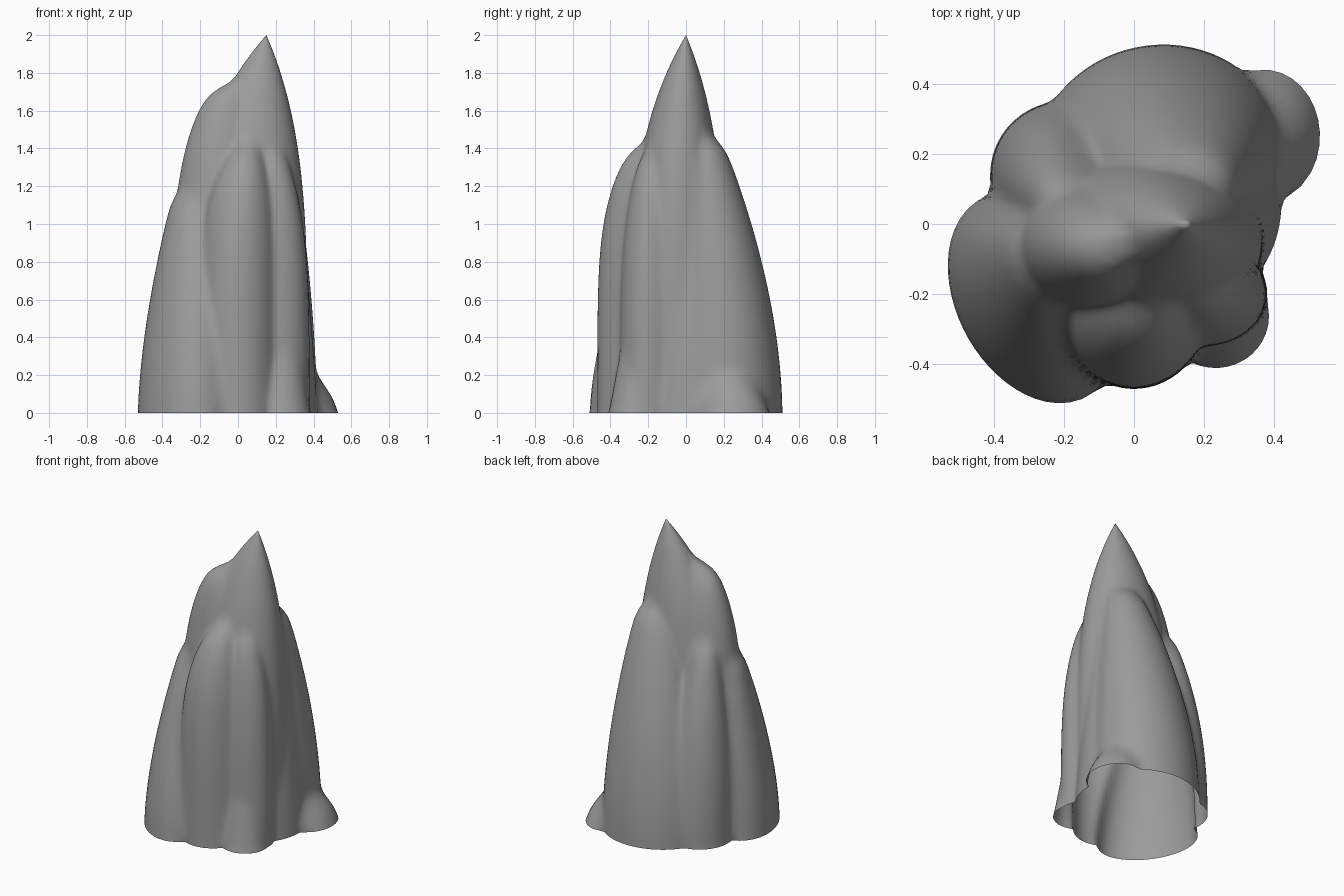
import bpy, bmesh, math

if "Cube" in bpy.data.objects:
    bpy.data.objects.remove(bpy.data.objects["Cube"])

# Tapered rock columns: base x, y, radius x, radius y, turn, top x, y, z, bulge power, top width share
COLUMNS = [
    (.04, -.045, .33, .255, 0, .15, 0, 2.0, 4, 0),          # main spire
    (-.10, -.06, .25, .20, 0, -.05, -.07, 1.74, 5, .35),    # left shoulder
    (.07, .20, .35, .31, 10, .16, .08, 1.47, 1.8, .33),     # back slab
    (-.285, -.21, .22, .32, 28, -.26, -.10, 1.18, 1.6, .33),  # front left buttress
    (.0, -.22, .22, .25, 0, .05, -.20, 1.43, 5, .3),        # front buttress
    (.20, -.20, .18, .15, 0, .17, -.17, 1.40, 4, .4),       # front right buttress
    (.23, -.26, .155, .15, -15, .22, -.22, .60, 1, .5),     # front right foot
    (.20, .06, .22, .28, 0, .27, .03, 1.42, 1.2, .15),      # right rib
    (-.20, .14, .21, .21, -30, -.19, .05, 1.30, 2.2, .3),   # back left rib
    (.37, .25, .16, .19, 0, .33, .22, .30, 1.5, 0),         # back right foot
]
SIDES, ROWS = 112, 64


def section(col, z):
    """Ellipse of a column at height z, or None above its top."""
    bx, by, rx, ry, turn, tx, ty, h, p, q = col
    if z >= h:
        return None
    k = (z / h) ** p
    size = 1 - k
    if q:
        size = (size + q * k) * math.sqrt(1 - (z / h) ** 40)  # rounded cap
    return (bx + (tx - bx) * k, by + (ty - by) * k,
            rx * size, ry * size, math.radians(turn))


def reach(sec, ox, oy, a):
    """Farthest distance from the axis point to the ellipse along angle a."""
    cx, cy, rx, ry, t = sec
    c, s = math.cos(t), math.sin(t)
    px, py = ox - cx, oy - cy
    px, py = (px * c + py * s) / rx, (py * c - px * s) / ry
    dx, dy = math.cos(a - t) / rx, math.sin(a - t) / ry
    A, B, C = dx * dx + dy * dy, px * dx + py * dy, px * px + py * py - 1
    disc = B * B - A * C
    return (-B + math.sqrt(disc)) / A if disc > 0 else 0


# Outer skin of all columns, ring by ring up the spire axis
bm = bmesh.new()
rings = []
for i in range(ROWS):
    z = 2 * i / ROWS
    secs = [s for s in (section(c, z) for c in COLUMNS) if s]
    ox, oy = secs[0][:2]
    ring = []
    for j in range(SIDES):
        a = 2 * math.pi * j / SIDES
        r = max(reach(s, ox, oy, a) for s in secs)
        ring.append(bm.verts.new((ox + r * math.cos(a), oy + r * math.sin(a), z)))
    rings.append(ring)
for lo, hi in zip(rings, rings[1:]):
    for j in range(SIDES):
        k = (j + 1) % SIDES
        bm.faces.new((lo[j], lo[k], hi[k], hi[j]))
tip = bm.verts.new((.15, 0, 2))
for j in range(SIDES):
    bm.faces.new((rings[-1][j], rings[-1][(j + 1) % SIDES], tip))

# Weather the creases, keeping the open base and the tip
for _ in range(3):
    bmesh.ops.smooth_vert(bm, verts=[v for r in rings[1:-6] for v in r], factor=.5,
                          use_axis_x=True, use_axis_y=True, use_axis_z=True)

mesh = bpy.data.meshes.new("rock_spire")
bm.to_mesh(mesh)
bm.free()
rock = bpy.data.objects.new("rock_spire", mesh)
bpy.context.collection.objects.link(rock)

# Dark grey stone
stone = bpy.data.materials.new("stone")
stone.diffuse_color = (.33, .33, .33, 1)
stone.use_nodes = True
stone.node_tree.nodes["Principled BSDF"].inputs["Base Color"].default_value = stone.diffuse_color
mesh.materials.append(stone)

bpy.context.view_layer.objects.active = rock
rock.select_set(True)
bpy.ops.object.shade_smooth_by_angle(angle=math.radians(60))
